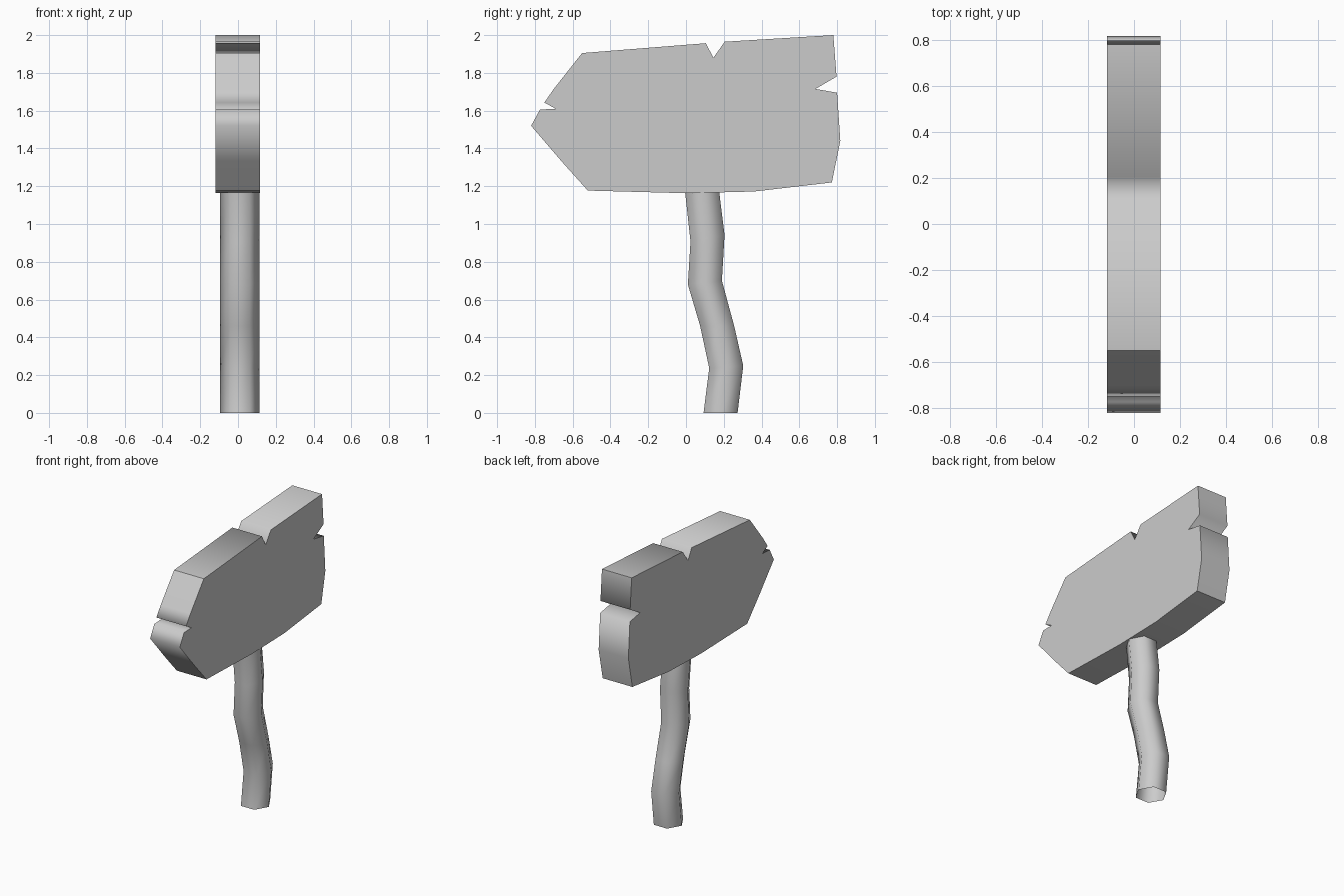
import bpy, bmesh, math
from mathutils import Vector

if "Cube" in bpy.data.objects:
    bpy.data.objects.remove(bpy.data.objects["Cube"])


def finish(name, bm):
    me = bpy.data.meshes.new(name)
    bm.to_mesh(me)
    bm.free()
    ob = bpy.data.objects.new(name, me)
    bpy.context.collection.objects.link(ob)
    return ob


# Sign board: worn arrow outline (y, z, is_sharp_corner), extruded along x
outline = [
    (-0.55, 1.905, 1), (0.105, 1.957, 0), (0.145, 1.88, 0), (0.205, 1.965, 0),
    (0.78, 2.0, 1), (0.797, 1.78, 0), (0.685, 1.715, 0), (0.80, 1.695, 0),
    (0.817, 1.44, 0), (0.772, 1.22, 1), (0.36, 1.172, 0), (0.0, 1.163, 0),
    (-0.52, 1.177, 1), (-0.66, 1.333, 0), (-0.82, 1.52, 0), (-0.773, 1.606, 0),
    (-0.69, 1.61, 0), (-0.75, 1.643, 0), (-0.70, 1.715, 0),
]
bm = bmesh.new()
left = [bm.verts.new((-0.118, y, z)) for y, z, s in outline]
right = [bm.verts.new((0.116, y, z)) for y, z, s in outline]
caps = [bm.faces.new(left), bm.faces.new(right[::-1])]
n = len(outline)
for i in range(n):
    j = (i + 1) % n
    bm.faces.new((left[i], right[i], right[j], left[j])).smooth = True
for cap in caps:
    for e in cap.edges:
        e.smooth = False
for i in range(n):
    if outline[i][2]:
        bm.edges.get((left[i], right[i])).smooth = False
bmesh.ops.recalc_face_normals(bm, faces=bm.faces)
finish("sign_board", bm)

# Post: crooked six-sided open tube, rings given as (centre y, z, tilt)
rings = [(0.183, 0.0, 0.0), (0.213, 0.243, 0.07), (0.165, 0.46, 0.0),
         (0.10, 0.69, 0.11), (0.114, 0.925, 0.2), (0.082, 1.2, 0.0)]
bm = bmesh.new()
loops = []
for cy, cz, tilt in rings:
    loop = []
    for k in range(6):
        a = math.tau * k / 6
        dy = 0.104 * math.sin(a)
        loop.append(bm.verts.new(Vector((0.01 + 0.104 * math.cos(a), cy + dy, cz + dy * tilt))))
    loops.append(loop)
for lo, hi in zip(loops, loops[1:]):
    for k in range(6):
        m = (k + 1) % 6
        bm.faces.new((lo[k], lo[m], hi[m], hi[k])).smooth = True
finish("post", bm)
